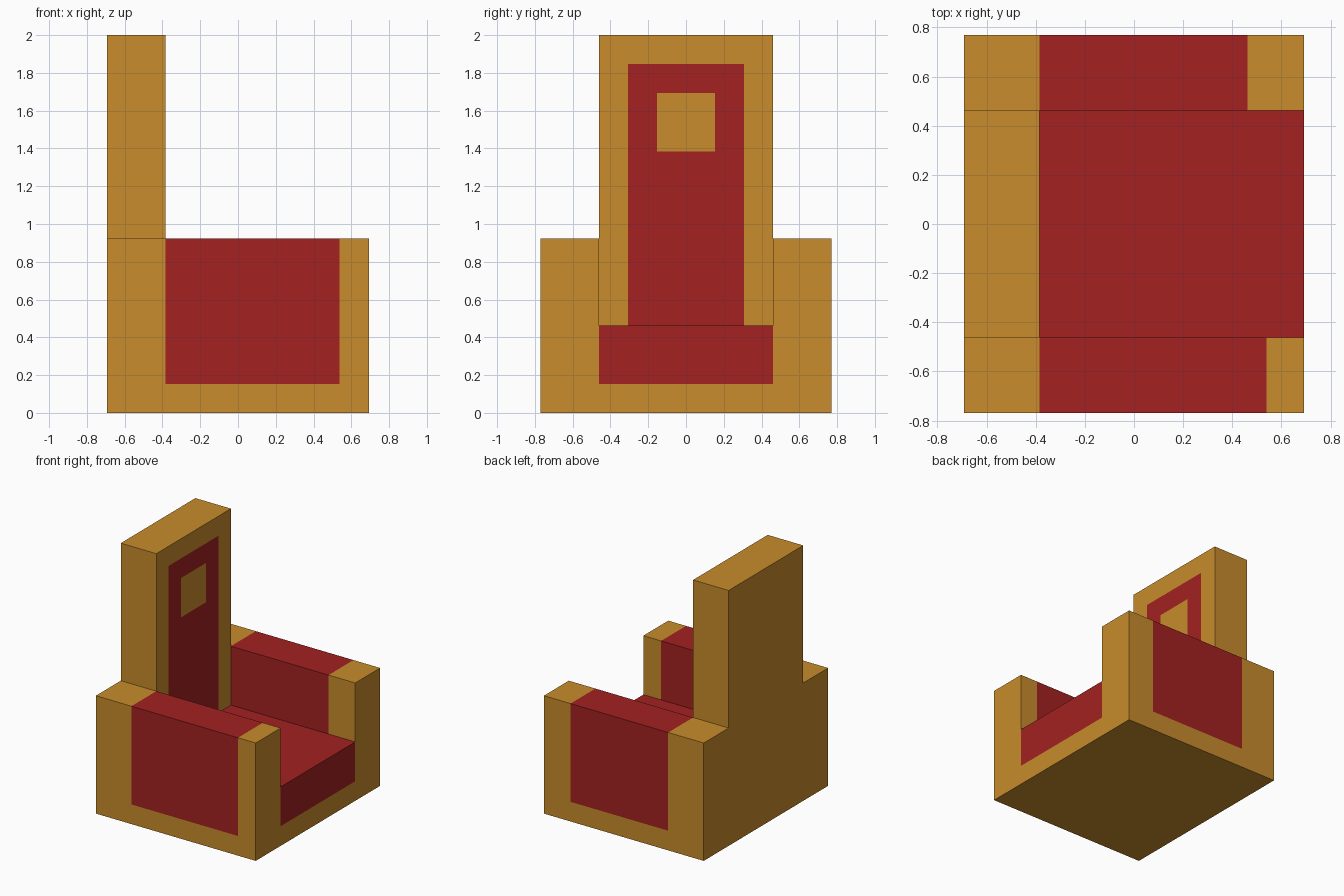
import bpy, bmesh
from mathutils import Vector

if "Cube" in bpy.data.objects:
    bpy.data.objects.remove(bpy.data.objects["Cube"])

U = 2 / 13  # one block of the blocky grid


def material(name, rgb):
    m = bpy.data.materials.new(name)
    m.diffuse_color = (*rgb, 1)
    m.use_nodes = True
    m.node_tree.nodes["Principled BSDF"].inputs["Base Color"].default_value = m.diffuse_color
    return m


GOLD, RED, HIDDEN = 0, 1, None
MATS = [material("gold", (0.578, 0.262, 0.025)), material("red", (0.371, 0.0152, 0.0152))]


def block(name, cuts, rule):
    """Box cut at the given x, y, z lines; rule(centre, normal) gives each face's
    colour, or HIDDEN where the face touches another part."""
    bm = bmesh.new()
    for axis in range(3):
        a, b = (axis + 1) % 3, (axis + 2) % 3
        for side, sign in ((0, -1), (-1, 1)):
            n = Vector((0, 0, 0))
            n[axis] = sign
            for a0, a1 in zip(cuts[a], cuts[a][1:]):
                for b0, b1 in zip(cuts[b], cuts[b][1:]):
                    pts = []
                    for pa, pb in ((a0, b0), (a1, b0), (a1, b1), (a0, b1)):
                        p = Vector((0, 0, 0))
                        p[axis], p[a], p[b] = cuts[axis][side], pa, pb
                        pts.append(p)
                    colour = rule(sum(pts, Vector()) / 4, n)
                    if colour is HIDDEN:
                        continue
                    if sign < 0:
                        pts.reverse()
                    bm.faces.new([bm.verts.new(p * U) for p in pts]).material_index = colour
    bmesh.ops.remove_doubles(bm, verts=bm.verts, dist=1e-4)
    me = bpy.data.meshes.new(name)
    bm.to_mesh(me)
    bm.free()
    for m in MATS:
        me.materials.append(m)
    bpy.context.collection.objects.link(bpy.data.objects.new(name, me))


# Seat: red cushion on top and red front panel
def seat_rule(c, n):
    if n.y or (n.z > 0 and c.x < -2.5):
        return HIDDEN
    return RED if n.z > 0 or (n.x > 0 and c.z > 1) else GOLD


block("seat", ([-4.5, -2.5, 4.5], [-3, 3], [0, 1, 3]), seat_rule)


# Backrest: red front panel with a gold square
def back_rule(c, n):
    if n.z < 0 or (n.y and c.z < 6):
        return HIDDEN
    square = abs(c.y) < 1 and 9 < c.z < 11
    return RED if n.x > 0 and abs(c.y) < 2 and c.z < 12 and not square else GOLD


block("backrest", ([-4.5, -2.5], [-3, -2, -1, 1, 2, 3], [3, 6, 9, 11, 12, 13]), back_rule)


# Armrests: red padding between gold posts; front posts differ in depth
def armrest(name, side, post):
    def rule(c, n):
        if n.y == -side and (c.z < 3 or c.x < -2.5):
            return HIDDEN
        return RED if not n.x and n.z >= 0 and -2.5 < c.x < post and c.z > 1 else GOLD

    block(name, ([-4.5, -2.5, post, 4.5], sorted((3 * side, 5 * side)), [0, 1, 3, 6]), rule)


armrest("right_armrest", -1, 3.5)
armrest("left_armrest", 1, 3)
